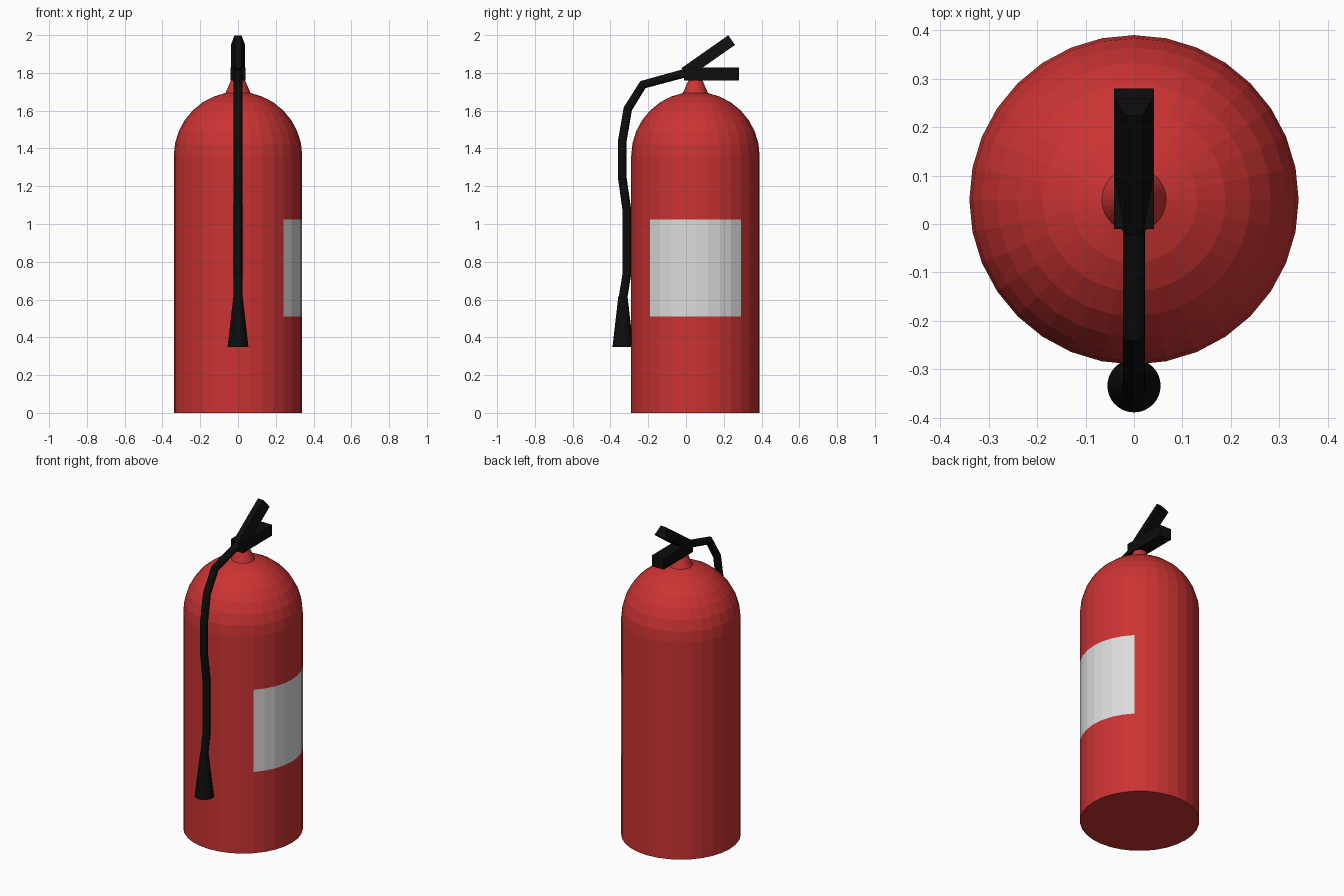
import bpy, bmesh
from math import sin, cos, pi, radians
from mathutils import Vector

cube = bpy.data.objects.get("Cube")
if cube:
    bpy.data.objects.remove(cube, do_unlink=True)


def material(name, color):
    m = bpy.data.materials.new(name)
    m.use_nodes = True
    m.diffuse_color = color
    m.node_tree.nodes["Principled BSDF"].inputs["Base Color"].default_value = color
    return m


red = material("red paint", (0.6, 0.033, 0.033, 1))
white = material("label white", (0.72, 0.72, 0.72, 1))
black = material("black rubber", (0.004, 0.004, 0.004, 1))


def loft(name, rings, mats):
    """Skin a list of equal-length point rings and cap both ends."""
    bm = bmesh.new()
    loops = [[bm.verts.new(p) for p in ring] for ring in rings]
    n = len(loops[0])
    for a, b in zip(loops, loops[1:]):
        for i in range(n):
            j = (i + 1) % n
            bm.faces.new((a[i], a[j], b[j], b[i]))
    bm.faces.new(loops[0])
    bm.faces.new(loops[-1])
    bmesh.ops.recalc_face_normals(bm, faces=bm.faces)
    mesh = bpy.data.meshes.new(name)
    bm.to_mesh(mesh)
    bm.free()
    for m in mats:
        mesh.materials.append(m)
    ob = bpy.data.objects.new(name, mesh)
    bpy.context.collection.objects.link(ob)
    return ob


def circle(center, u, v, r, n):
    return [center + r * (cos(2 * pi * i / n) * u + sin(2 * pi * i / n) * v)
            for i in range(n)]


X, Y, Z = Vector((1, 0, 0)), Vector((0, 1, 0)), Vector((0, 0, 1))
R, CY, SHOULDER = 0.34, 0.05, 1.36
LABEL_LOW, LABEL_HIGH = 0.51, 1.025

# Tank: straight wall, domed shoulder and tapering neck
profile = [(R, 0), (R, LABEL_LOW), (R, LABEL_HIGH)]
profile += [(R * cos(i * pi / 16), SHOULDER + R * sin(i * pi / 16)) for i in range(8)]
profile += [(0.033, 1.77)]
tank = loft("tank", [circle(Vector((0, CY, z)), X, Y, r, 32) for r, z in profile],
            [red, white])

# Label: the wall faces on the left quarter
for f in tank.data.polygons:
    c = f.center
    if LABEL_LOW < c.z < LABEL_HIGH and c.x > abs(c.y - CY):
        f.material_index = 1

# Hose: mitred tube bending down the front
path = [(0.03, 1.808), (-0.228, 1.738), (-0.308, 1.61), (-0.338, 1.435),
        (-0.338, 1.25), (-0.314, 1.08), (-0.314, 0.73), (-0.335, 0.6)]
pts = [Vector((0, y, z)) for y, z in path]
rings = []
for i, p in enumerate(pts):
    before = (p - pts[i - 1]).normalized() if i else Vector()
    after = (pts[i + 1] - p).normalized() if i + 1 < len(pts) else Vector()
    side = (before + after).normalized().cross(X)
    rings.append(circle(p, X, side, 0.023, 16))
loft("hose", rings, [black])

# Nozzle: flared cone at the hose end
loft("nozzle", [circle(Vector((0, -0.334, z)), X, Y, r, 32)
                for z, r in ((0.62, 0.024), (0.35, 0.055))], [black])


def lever(name, start, length, angle, thick, w_low, w_high):
    """Straight bar with a trapezoid section, rising towards the back."""
    along = Y * cos(radians(angle)) + Z * sin(radians(angle))
    up = X.cross(along)
    base = Vector((0, *start))
    section = [-w_low * X, w_low * X, w_high * X + thick * up, -w_high * X + thick * up]
    return loft(name, [[base + s + along * d for s in section] for d in (0, length)],
                [black])


# Handles: level carrying grip and raised squeeze lever
lever("carry_handle", (-0.01, 1.76), 0.29, 0, 0.068, 0.041, 0.041)
lever("squeeze_lever", (0.012, 1.775), 0.302, 35, 0.062, 0.038, 0.018)
